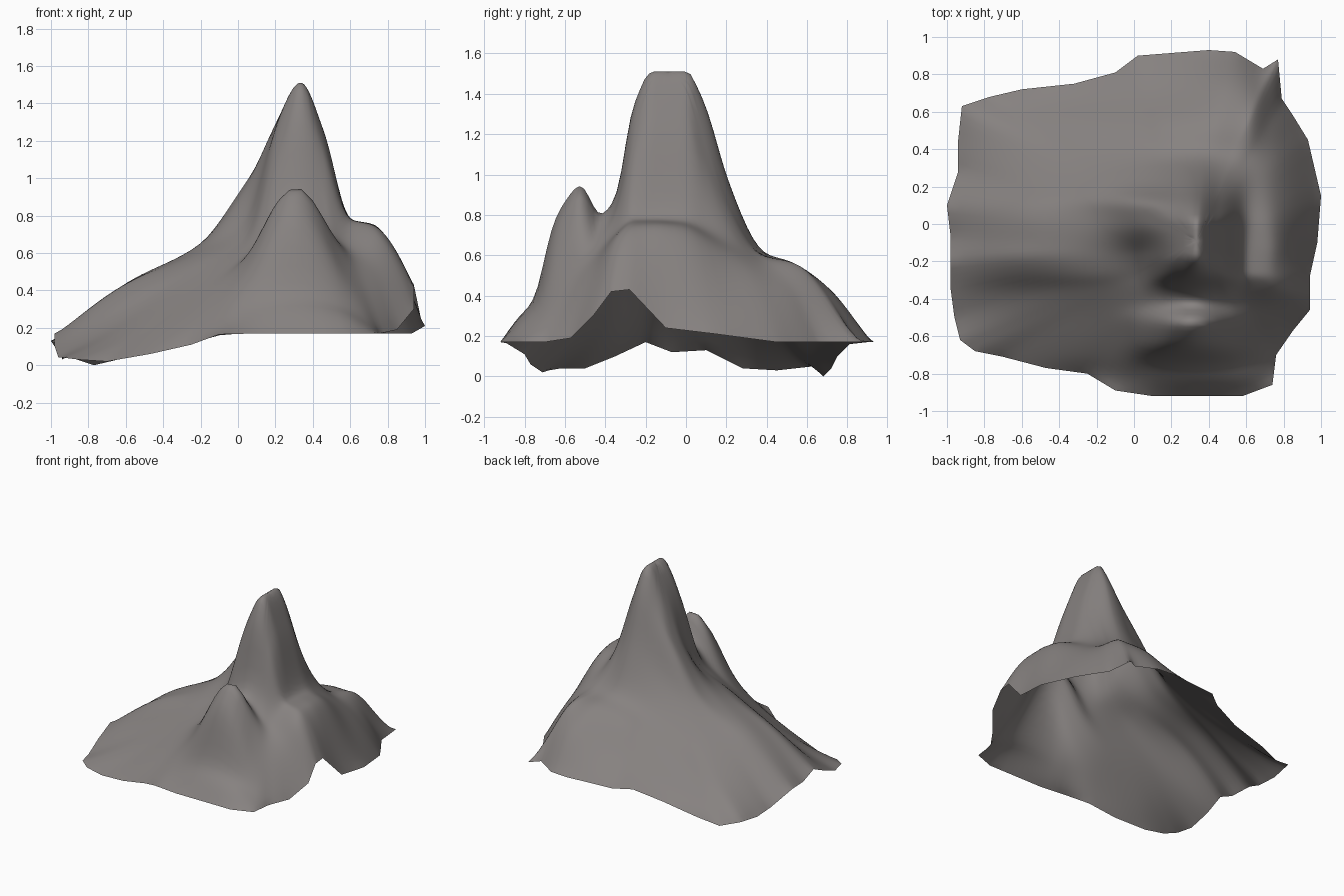
import bpy, bmesh, math
from mathutils import Vector

# Cross-sections of the hill: height over XS at each front-to-back station in YS
XS = [-1, -.6, -.2, .05, .2, .335, .46, .6, .73, 1]
YS = [-.92, -.82, -.72, -.45, -.34, -.27, -.16, 0, .1, .2, .38, .52, .70, .92]
SECTIONS = [
    [.00, .02, .11, .17, .17, .17, .17, .17, .15, .10],
    [.01, .05, .15, .25, .30, .31, .30, .26, .18, .10],
    [.02, .09, .24, .35, .40, .40, .37, .31, .22, .10],
    [.06, .22, .42, .57, .70, .76, .68, .60, .56, .32],
    [.10, .29, .50, .64, .82, .91, .84, .72, .71, .40],
    [.15, .37, .56, .68, 1.10, 1.33, 1.13, .78, .75, .40],
    [.17, .44, .61, .77, 1.28, 1.51, 1.25, .78, .755, .27],
    [.13, .44, .65, .97, 1.29, 1.51, 1.24, .78, .73, .22],
    [.13, .42, .65, .99, 1.19, 1.34, 1.06, .74, .67, .20],
    [.08, .34, .58, .77, .90, 1.0, .86, .69, .60, .19],
    [.04, .24, .43, .54, .59, .62, .61, .59, .52, .17],
    [.02, .17, .34, .45, .52, .55, .57, .57, .47, .15],
    [.00, .06, .20, .30, .35, .39, .44, .46, .33, .12],
    [.00, .02, .11, .17, .17, .17, .17, .17, .16, .12],
]

# Wavy open rim of the sheet, counter-clockwise from the front left corner
RIM = [Vector(p) for p in [
    (-.93, -.62, .04), (-.85, -.68, .03), (-.70, -.71, .02), (-.47, -.77, .06),
    (-.25, -.80, .11), (-.10, -.89, .165), (.10, -.92, .17), (.58, -.92, .17),
    (.74, -.86, .17), (.76, -.70, .17), (.85, -.57, .19), (.94, -.46, .30),
    (.94, -.37, .42), (.94, -.28, .43), (.98, -.10, .24), (1.0, .15, .21),
    (.93, .45, .17), (.85, .58, .17), (.79, .67, .17), (.77, .88, .17),
    (.69, .83, .18), (.54, .92, .17), (.40, .93, .17), (.02, .90, .17),
    (-.10, .81, .16), (-.32, .75, .10), (-.60, .72, .04), (-.77, .68, .0),
    (-.92, .63, .05), (-.94, .45, .03), (-.94, .28, .04), (-1.0, .10, .13),
    (-.98, -.07, .12), (-.98, -.20, .17), (-.98, -.35, .10), (-.96, -.50, .04)]]


def spline(xs, ys, x):
    """Monotone cubic through the points, without overshoot."""
    x = min(max(x, xs[0]), xs[-1])
    n = len(xs)
    i = max(k for k in range(n - 1) if xs[k] <= x)
    sec = [(ys[k + 1] - ys[k]) / (xs[k + 1] - xs[k]) for k in range(n - 1)]

    def slope(k):
        if k == 0 or k == n - 1:
            return sec[min(k, n - 2)]
        a, b = sec[k - 1], sec[k]
        return 0 if a * b <= 0 else 2 * a * b / (a + b)
    h = xs[i + 1] - xs[i]
    t = (x - xs[i]) / h
    return (ys[i] * (1 + 2 * t) * (1 - t) ** 2 + slope(i) * h * t * (1 - t) ** 2
            + ys[i + 1] * t * t * (3 - 2 * t) + slope(i + 1) * h * t * t * (t - 1))


def height(x, y):
    z = spline(YS, [spline(XS, s, x) for s in SECTIONS], y)
    # steep-fronted knob ahead of the summit
    return z + .36 * math.exp(-((x - .31) / .15) ** 2 / 2 - ((y + .59) / .125) ** 4)


# Rim points, subdivided
rim = []
for a, b in zip(RIM, RIM[1:] + RIM[:1]):
    rim += [a.lerp(b, k / 4) for k in range(4)]

# Rings growing from the summit to the rim
RINGS = 36
cx, cy = .335, -.09
bm = bmesh.new()
top = bm.verts.new((cx, cy, height(cx, cy)))
lift = [p.z - height(p.x, p.y) for p in rim]
prev = None
for r in range(1, RINGS + 1):
    t = r / RINGS
    ring = []
    for p, dz in zip(rim, lift):
        x, y = cx + (p.x - cx) * t, cy + (p.y - cy) * t
        ring.append(bm.verts.new((x, y, height(x, y) + dz * t ** 6)))
    for i in range(len(ring)):
        j = (i + 1) % len(ring)
        if prev:
            bm.faces.new((prev[i], ring[i], ring[j], prev[j]))
        else:
            bm.faces.new((top, ring[i], ring[j]))
    prev = ring

# Soften the creases, keeping the rim and the summit where they are
inner = [v for v in bm.verts
         if not v.is_boundary and (v.co.xy - Vector((cx, cy))).length > .12]
for _ in range(3):
    bmesh.ops.smooth_vert(bm, verts=inner, factor=.5, use_axis_x=True,
                          use_axis_y=True, use_axis_z=True)
for f in bm.faces:
    f.smooth = True
mesh = bpy.data.meshes.new("hill")
bm.to_mesh(mesh)
bm.free()
hill = bpy.data.objects.new("hill", mesh)
bpy.context.collection.objects.link(hill)

# Dark warm grey stone
stone = bpy.data.materials.new("stone")
stone.diffuse_color = (.24, .222, .216, 1)
mesh.materials.append(stone)
